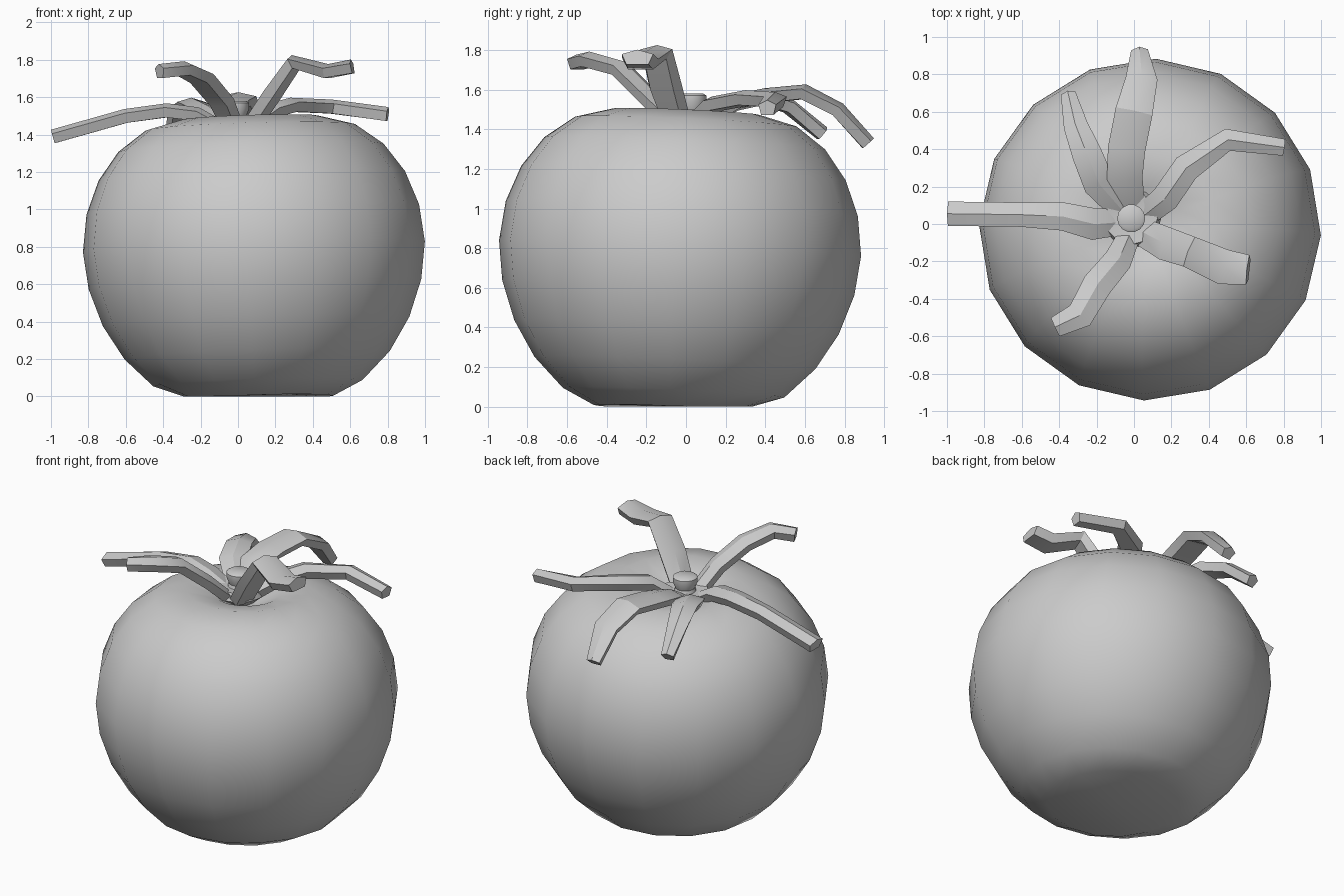
import bpy, bmesh, math
from mathutils import Vector, Matrix

cube = bpy.data.objects.get("Cube")
if cube:
    bpy.data.objects.remove(cube, do_unlink=True)

grey = bpy.data.materials.new("light_grey")
grey.use_nodes = True
color = (0.6, 0.6, 0.6, 1)
grey.diffuse_color = color
grey.node_tree.nodes["Principled BSDF"].inputs["Base Color"].default_value = color


def finish(bm, name, angle):
    """Turn a bmesh into a shaded object."""
    bmesh.ops.recalc_face_normals(bm, faces=bm.faces)
    mesh = bpy.data.meshes.new(name)
    bm.to_mesh(mesh)
    bm.free()
    mesh.materials.append(grey)
    obj = bpy.data.objects.new(name, mesh)
    bpy.context.collection.objects.link(obj)
    bpy.ops.object.select_all(action="DESELECT")
    obj.select_set(True)
    bpy.context.view_layer.objects.active = obj
    bpy.ops.object.shade_smooth_by_angle(angle=math.radians(angle))
    return obj


def skin(bm, rings):
    """Bridge equal-length rings of points and cap both ends."""
    loops = [[bm.verts.new(p) for p in ring] for ring in rings]
    n = len(loops[0])
    for a, b in zip(loops, loops[1:]):
        for i in range(n):
            j = (i + 1) % n
            bm.faces.new((a[i], a[j], b[j], b[i]))
    bm.faces.new(loops[0])
    bm.faces.new(loops[-1])


def lathe(bm, profile, sides, turn=0.0):
    step = math.tau / sides
    skin(bm, [[Vector((r * math.cos(i * step + turn), r * math.sin(i * step + turn), z))
               for i in range(sides)] for r, z in profile])


# Round fruit body: tilted slightly, dimpled on top, flattened underneath
bm = bmesh.new()
lathe(bm, [(0.4, -0.01), (0.56, 0.07), (0.71, 0.22), (0.82, 0.4), (0.89, 0.6),
           (0.915, 0.8), (0.89, 1.0), (0.82, 1.18), (0.71, 1.33), (0.56, 1.44),
           (0.37, 1.49), (0.2, 1.46), (0.06, 1.39)], 16, math.radians(-2))
middle = Vector((0, 0, 0.8))
tilt = Matrix.Rotation(-0.045, 3, "X") @ Matrix.Rotation(-0.03, 3, "Y")
for v in bm.verts:
    v.co = tilt @ (v.co - middle) + middle + Vector((0.085, -0.03, 0))
    v.co.z = max(v.co.z, 0)
finish(bm, "fruit_body", 40)

# Leaf paths: x, y, z and width at each bend
leaves = {
    "left_leaf": [(-.08, .01, 1.43, .14), (-.22, .0, 1.51, .17), (-.38, .04, 1.53, .15),
                  (-.6, .05, 1.5, .13), (-.99, .055, 1.39, .13)],
    "front_left_leaf": [(-.03, -.07, 1.44, .12), (-.09, -.2, 1.58, .15), (-.2, -.33, 1.71, .16),
                        (-.29, -.49, 1.755, .15), (-.42, -.55, 1.74, .11)],
    "front_right_leaf": [(.06, -.05, 1.44, .15), (.18, -.11, 1.62, .18), (.3, -.15, 1.79, .17),
                         (.48, -.23, 1.74, .19), (.61, -.245, 1.765, .16)],
    "right_leaf": [(.06, .05, 1.44, .13), (.17, .14, 1.53, .15), (.28, .3, 1.56, .15),
                   (.5, .45, 1.55, .12), (.8, .41, 1.51, .09)],
    "back_leaf": [(-.02, .08, 1.44, .16), (-.05, .25, 1.54, .19), (-.04, .4, 1.57, .2),
                  (0, .6, 1.59, .2), (.04, .77, 1.5, .17), (.03, .92, 1.33, .09)],
    "back_left_leaf": [(-.06, .07, 1.44, .13), (-.19, .22, 1.53, .17), (-.25, .37, 1.56, .16),
                       (-.31, .52, 1.52, .13), (-.35, .69, 1.38, .08)],
}
section = [(-.5, .2), (0, .5), (.5, .2), (.35, -.5), (-.35, -.5)]
thickness = 0.075

for name, path in leaves.items():
    points = [Vector(p[:3]) for p in path]
    rings = []
    for i, p in enumerate(points):
        along = (points[min(i + 1, len(points) - 1)] - points[max(i - 1, 0)]).normalized()
        side = along.cross(Vector((0, 0, 1))).normalized()
        up = side.cross(along)
        rings.append([p + side * u * path[i][3] + up * v * thickness for u, v in section])
    bm = bmesh.new()
    skin(bm, rings)
    finish(bm, name, 30)

# Hub that joins the leaves, and the short flared stem
for name, profile, sides in (
        ("leaf_hub", [(0.08, 1.37), (0.16, 1.44), (0.14, 1.49), (0.07, 1.48)], 12),
        ("stem", [(0.085, 1.42), (0.06, 1.5), (0.075, 1.54), (0.075, 1.57), (0.06, 1.58)], 14)):
    bm = bmesh.new()
    lathe(bm, profile, sides)
    bmesh.ops.translate(bm, vec=(-0.015, 0.03, 0), verts=bm.verts)
    finish(bm, name, 35)
